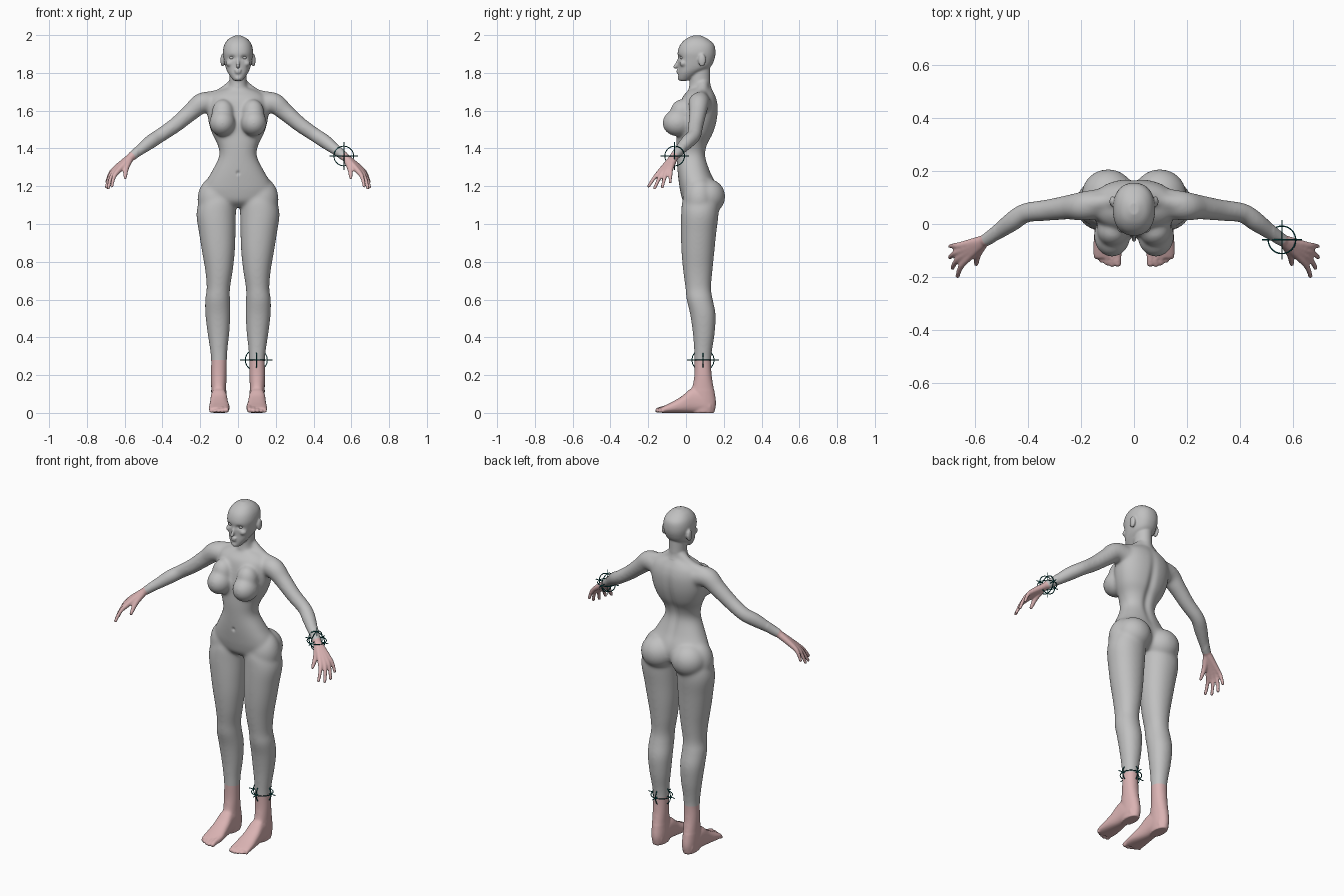
import bpy, bmesh, math
from mathutils import Vector, Matrix

if "Cube" in bpy.data.objects:
    bpy.data.objects.remove(bpy.data.objects["Cube"])


def material(name, rgb):
    m = bpy.data.materials.new(name)
    m.diffuse_color = (*rgb, 1)
    m.use_nodes = True
    m.node_tree.nodes["Principled BSDF"].inputs["Base Color"].default_value = m.diffuse_color
    return m


GREY = material("grey skin", (0.53, 0.53, 0.53))
PINK = material("pink skin", (0.70, 0.45, 0.45))
TEAL = material("dark teal", (0.0, 0.09, 0.09))


def make_object(name, bm, mats):
    me = bpy.data.meshes.new(name)
    bm.to_mesh(me)
    bm.free()
    for m in mats:
        me.materials.append(m)
    for p in me.polygons:
        p.use_smooth = True
    ob = bpy.data.objects.new(name, me)
    bpy.context.collection.objects.link(ob)
    return ob


def spline(rows, n=6):
    """Catmull-Rom interpolation of number rows."""
    p = [rows[0]] + list(rows) + [rows[-1]]
    out = []
    for i in range(len(rows) - 1):
        for k in range(n):
            t = k / n
            out.append([0.5 * (2 * b + (c - a) * t + (2 * a - 5 * b + 4 * c - d) * t * t
                               + (3 * b - a - 3 * c + d) * t ** 3)
                        for a, b, c, d in zip(*p[i:i + 4])])
    return out + [list(rows[-1])]


def loft(bm, rings):
    loops = [[bm.verts.new(v) for v in r] for r in rings]
    n = len(loops[0])
    for a, b in zip(loops, loops[1:]):
        for i in range(n):
            j = (i + 1) % n
            bm.faces.new((a[i], a[j], b[j], b[i]))
    bm.faces.new(loops[0][::-1])
    bm.faces.new(loops[-1])


def oval(a0, a1, b0, b1, e=2.0, n=40):
    """Superellipse filling the box a0..a1, b0..b1."""
    pts = []
    for i in range(n):
        c, s = math.cos(2 * math.pi * i / n), math.sin(2 * math.pi * i / n)
        pts.append(((a0 + a1) / 2 + (a1 - a0) / 2 * math.copysign(abs(c) ** (2 / e), c),
                    (b0 + b1) / 2 + (b1 - b0) / 2 * math.copysign(abs(s) ** (2 / e), s)))
    return pts


def stack(bm, rows, e=2.0, s=1):
    """Horizontal sections: z, x from, x to, y front, y back."""
    loft(bm, [[(s * x, y, r[0]) for x, y in oval(*r[1:], e)] for r in spline(rows)])


def ball(bm, c, r):
    bmesh.ops.create_uvsphere(bm, u_segments=32, v_segments=20, radius=1,
                              matrix=Matrix.Translation(c) @ Matrix.Diagonal((*r, 1)))


def limb(bm, rows, s=1):
    """Round tube through points x, y, z, radius with ball ends."""
    pts = spline([(s * r[0], *r[1:]) for r in rows])
    rings = []
    for i, p in enumerate(pts):
        d = Vector(pts[min(i + 1, len(pts) - 1)][:3]) - Vector(pts[max(i - 1, 0)][:3])
        q = d.to_track_quat('Z', 'Y')
        rings.append([Vector(p[:3]) + q @ Vector((p[3] * x, p[3] * y, 0))
                      for x, y in oval(-1, 1, -1, 1, 2, 20)])
    loft(bm, rings)
    for p in (pts[0], pts[-1]):
        ball(bm, p[:3], (p[3],) * 3)


bm = bmesh.new()

# torso, neck and head: z, half width, y front, y back
torso = [(1.09, .05, .02, .12), (1.12, .15, -.015, .15), (1.17, .185, -.03, .165),
         (1.22, .172, -.038, .155), (1.28, .138, -.045, .128), (1.36, .1, -.05, .105),
         (1.42, .108, -.052, .115), (1.48, .138, -.05, .145), (1.55, .158, -.048, .165),
         (1.62, .162, -.035, .17), (1.67, .15, -.02, .16), (1.70, .115, .005, .145),
         (1.72, .06, .02, .135)]
neck = [(1.66, .06, .03, .15), (1.72, .05, .015, .135), (1.76, .046, .02, .128),
        (1.84, .046, .02, .128)]
head = [(1.755, .018, -.032, .0), (1.77, .032, -.04, .03), (1.80, .053, -.041, .075),
        (1.83, .066, -.04, .128), (1.87, .075, -.041, .15), (1.91, .08, -.044, .156),
        (1.95, .072, -.03, .148), (1.98, .05, .0, .115), (1.997, .018, .035, .08)]
for rows, e in ((torso, 2.25), (neck, 2), (head, 2.25)):
    stack(bm, [(z, -w, w, f, b) for z, w, f, b in rows], e)

# nose, lips and chin
limb(bm, [(0, -.038, 1.875, .006), (0, -.053, 1.842, .008), (0, -.058, 1.833, .010)])
ball(bm, (0, -.044, 1.814), (.019, .007, .005))
ball(bm, (0, -.043, 1.803), (.016, .008, .006))
ball(bm, (0, -.032, 1.772), (.018, .012, .014))

wrist = Vector((.56, -.06, 1.36))
leg = [(1.18, .01, .17, .0, .14), (1.12, .009, .205, -.02, .17), (1.05, .011, .22, -.026, .172),
       (.95, .013, .206, -.027, .16), (.85, .017, .19, -.024, .15), (.75, .028, .173, -.015, .14),
       (.66, .042, .166, -.003, .133), (.60, .042, .174, .003, .142), (.52, .04, .173, .022, .157),
       (.42, .046, .161, .036, .152), (.34, .055, .149, .042, .14), (.28, .058, .143, .044, .134),
       (.20, .06, .144, .043, .137), (.12, .062, .142, .03, .15), (.05, .06, .14, .02, .159),
       (.0, .065, .135, .03, .15)]
foot = [(.13, .065, .135, .07), (.08, .06, .142, .12), (.03, .057, .145, .13),
        (-.02, .052, .149, .09), (-.07, .045, .153, .06), (-.11, .046, .154, .04),
        (-.13, .05, .15, .03)]
fingers = [((.635, -.135, 1.28), (.668, -.198, 1.2)), ((.648, -.118, 1.28), (.687, -.166, 1.19)),
           ((.654, -.1, 1.284), (.697, -.126, 1.195)), ((.65, -.08, 1.294), (.695, -.084, 1.222))]

for s in (1, -1):
    # ears and cheeks
    ball(bm, (s * .082, .085, 1.867), (.011, .02, .034))
    ball(bm, (s * .042, -.014, 1.85), (.022, .02, .018))
    # trapezius, shoulder and arm
    limb(bm, [(.03, .09, 1.735, .03), (.10, .085, 1.685, .03), (.18, .075, 1.66, .04)], s)
    limb(bm, [(.12, .08, 1.635, .055), (.19, .068, 1.64, .056), (.25, .063, 1.592, .047),
              (.33, .052, 1.525, .041), (.41, .042, 1.470, .038), (.46, .01, 1.437, .038),
              (.52, -.034, 1.39, .029), (*wrist, .024)], s)
    # hand
    for k, t in fingers:
        m = [(a + b) / 2 + o for a, b, o in zip(k, t, (.006, 0, .006))]
        limb(bm, [(*wrist, .021), (*k, .0145), (*m, .0105), (*t, .0085)], s)
    limb(bm, [(.57, -.075, 1.345, .017), (.592, -.115, 1.295, .0145), (.597, -.152, 1.245, .009)], s)
    # breast
    ball(bm, (s * .083, -.045, 1.535), (.069, .08, .071))
    ball(bm, (s * .08, -.025, 1.585), (.06, .06, .075))
    # hip and buttock
    ball(bm, (s * .12, .07, 1.13), (.095, .085, .12))
    ball(bm, (s * .098, .112, 1.145), (.1, .096, .095))
    # leg, foot and toes
    stack(bm, leg, 2.1, s)
    loft(bm, [[(s * x, r[0], z) for x, z in oval(r[1], r[2], 0, r[3], 2.5)] for r in spline(foot)])
    for i in range(5):
        r = .016 - .0015 * i if i else .018
        x, tip = .062 + .0205 * i, (-.148, -.152, -.147, -.138, -.126)[i]
        limb(bm, [(x, -.09, .026, r), (x, tip + .025, .022, r * .8), (x, tip, r * .8, r * .8)], s)

# fuse all parts into one skin
bmesh.ops.recalc_face_normals(bm, faces=bm.faces)
body = make_object("body", bm, [GREY, PINK])
mod = body.modifiers.new("fuse", 'REMESH')
mod.mode = 'VOXEL'
mod.voxel_size = 0.0052
bpy.context.view_layer.update()
fused = bpy.data.meshes.new_from_object(body.evaluated_get(bpy.context.evaluated_depsgraph_get()))
bpy.data.objects.remove(body)

bm = bmesh.new()
bm.from_mesh(fused)
bpy.data.meshes.remove(fused)


def smooth(verts, times):
    for _ in range(times):
        bmesh.ops.smooth_vert(bm, verts=verts, factor=0.5,
                              use_axis_x=True, use_axis_y=True, use_axis_z=True)


smooth([v for v in bm.verts if .12 < v.co.z < 1.76 and abs(v.co.x) < .53], 24)
smooth(bm.verts[:], 2)

# eye sockets, spine groove and navel
for v in bm.verts:
    x, y, z = v.co
    if z > 1.8 and y < 0:
        v.co.y += .011 * math.exp(-((abs(x) - .033) / .016) ** 2 - ((z - 1.88) / .011) ** 2)
    elif 1.15 < z < 1.72 and y > .06:
        v.co.y -= .012 * math.exp(-(x / .022) ** 2 - ((z - 1.45) / .17) ** 2)
    elif y < 0:
        v.co.y += .008 * math.exp(-(x / .008) ** 2 - ((z - 1.27) / .01) ** 2)

# pink hands and feet, cut cleanly at wrist and ankle
cuts = [(Vector((0, 0, .28)), Vector((0, 0, -1)), lambda c: c.z < .4)]
for s in (1, -1):
    cuts.append((Vector((s * wrist.x, wrist.y, wrist.z)), Vector((s * .1, -.07, -.077)),
                 lambda c, s=s: c.x * s > .45))
for co, no, near in cuts:
    faces = [f for f in bm.faces if near(f.calc_center_median())]
    geom = {g for f in faces for g in (*f.verts, *f.edges)}
    bmesh.ops.bisect_plane(bm, geom=list(geom) + faces, dist=1e-5, plane_co=co, plane_no=no)
    for f in bm.faces:
        c = f.calc_center_median()
        if near(c) and (c - co).dot(no) > 0:
            f.material_index = 1
make_object("body", bm, [GREY, PINK])

# eyeballs
bm = bmesh.new()
for s in (1, -1):
    ball(bm, (s * .033, -.0195, 1.88), (.013, .012, .009))
make_object("eyes", bm, [GREY])


# three crossed rings with axis bars around one wrist and one ankle
def marker(name, centre, radius, reach, t=.0025):
    bm = bmesh.new()
    turns = [Matrix(), Matrix.Rotation(math.pi / 2, 4, 'X'), Matrix.Rotation(math.pi / 2, 4, 'Y')]
    for turn in turns:
        place = Matrix.Translation(centre) @ turn
        grid = [[bm.verts.new(place @ Vector(((radius + t * math.cos(b)) * math.cos(a),
                                              (radius + t * math.cos(b)) * math.sin(a),
                                              t * math.sin(b))))
                 for b in (k * math.pi / 4 for k in range(8))]
                for a in (k * math.pi / 24 for k in range(48))]
        for i in range(48):
            for j in range(8):
                p, q, k = grid[i], grid[(i + 1) % 48], (j + 1) % 8
                bm.faces.new((p[j], q[j], q[k], p[k]))
        bmesh.ops.create_cone(bm, cap_ends=True, segments=8, radius1=t, radius2=t,
                              depth=2 * reach, matrix=place)
    make_object(name, bm, [TEAL])


marker("wrist_marker", wrist, .052, .075)
marker("ankle_marker", Vector((.097, .09, .28)), .058, .086)
